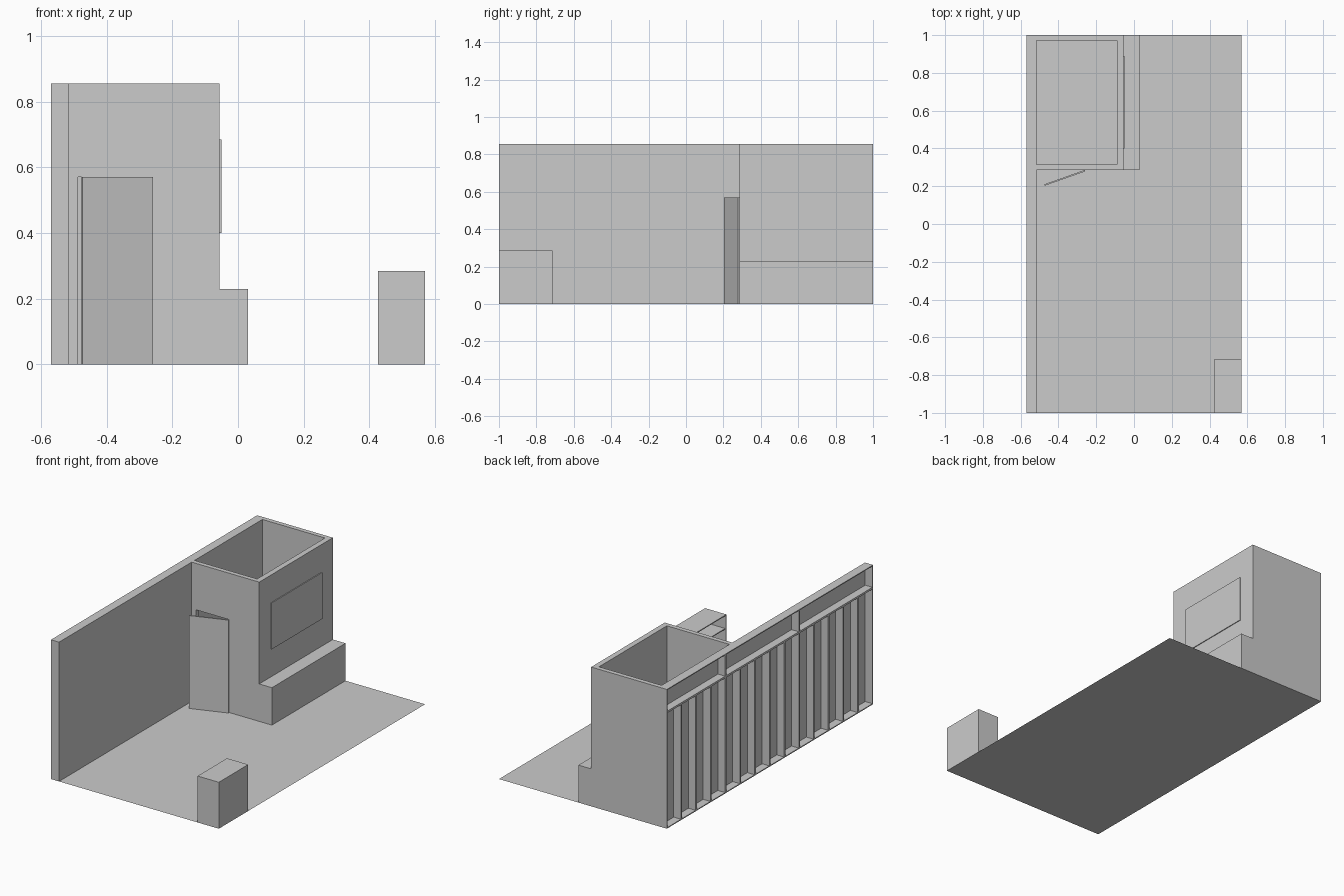
import bpy, bmesh, math
from mathutils import Vector, Matrix

if "Cube" in bpy.data.objects:
    bpy.data.objects.remove(bpy.data.objects["Cube"])


def box(name, x0, x1, y0, y1, z0, z1, hollow=None, t=0.006):
    """Axis-aligned box; hollow=direction opens that side, leaving walls t thick."""
    bm = bmesh.new()
    bmesh.ops.create_cube(bm, size=1)
    bmesh.ops.scale(bm, vec=(x1 - x0, y1 - y0, z1 - z0), verts=bm.verts)
    bmesh.ops.translate(bm, vec=((x0 + x1) / 2, (y0 + y1) / 2, (z0 + z1) / 2), verts=bm.verts)
    if hollow:
        d = Vector(hollow)
        bm.normal_update()
        face = max(bm.faces, key=lambda f: f.normal.dot(d))
        size = Vector((x1 - x0, y1 - y0, z1 - z0))
        depth = abs(size.dot(d)) - t
        bmesh.ops.inset_region(bm, faces=[face], thickness=t, use_even_offset=True)
        # sink the inset face with its own walls
        ext = bmesh.ops.extrude_face_region(bm, geom=[face])
        verts = [g for g in ext["geom"] if isinstance(g, bmesh.types.BMVert)]
        bmesh.ops.translate(bm, vec=-d * depth, verts=verts)
        if face.is_valid:
            bmesh.ops.delete(bm, geom=[face], context='FACES_ONLY')
    me = bpy.data.meshes.new(name)
    bm.to_mesh(me)
    bm.free()
    ob = bpy.data.objects.new(name, me)
    bpy.context.collection.objects.link(ob)
    return ob


W, IN, RIGHT = -0.57, -0.515, -0.056    # outer wall, inner wall, room side
OUT = (-1, 0, 0)

# Floor sheet
bpy.ops.mesh.primitive_plane_add(size=1)
floor = bpy.context.object
floor.name = "floor"
floor.data.transform(Matrix.Diagonal((1.14, 2, 1, 1)))

# Long wall: lower row of narrow open-backed panels
bay = 2 / 14
for i in range(14):
    box(f"wall_panel_{i}", W, IN, -1 + i * bay, -1 + (i + 1) * bay, 0, 0.714, OUT)

# Long wall: upper row of wide open-backed panels
ys = [-1, -0.286, 0.428, 1]
for i in range(3):
    box(f"upper_wall_panel_{i}", W, IN, ys[i], ys[i + 1], 0.714, 0.855, OUT)

# Storage room walls, open at the top, with a doorway in front
H, DOOR_H = 0.855, 0.57
box("room_back_wall", IN, RIGHT, 0.972, 1, 0, H)
box("room_side_wall", -0.09, RIGHT, 0.286, 0.972, 0, H)
box("room_front_left_pier", IN, -0.487, 0.286, 0.314, 0, DOOR_H)
box("room_front_right_pier", -0.26, -0.09, 0.286, 0.314, 0, DOOR_H)
box("room_front_lintel", IN, -0.09, 0.286, 0.314, DOOR_H, 0.714)
box("room_front_header", IN, -0.09, 0.286, 0.314, 0.714, H)

# Low ledge along the room
box("ledge", RIGHT, 0.03, 0.286, 1, 0, 0.23)

# Flat screen on the room side
box("screen", RIGHT, -0.051, 0.40, 0.89, 0.40, 0.685)

# Door, hinged on its right edge and standing ajar
door = box("door", -0.2286, 0, -0.008, 0, 0, DOOR_H)
door.location = (-0.261, 0.286, 0)
door.rotation_euler.z = math.radians(19.5)

# Counter, open on the inner side, with a shelf
box("counter", 0.426, 0.57, -1, -0.715, 0, 0.285, OUT)
box("counter_shelf", 0.43, 0.564, -0.994, -0.721, 0.194, 0.2)
